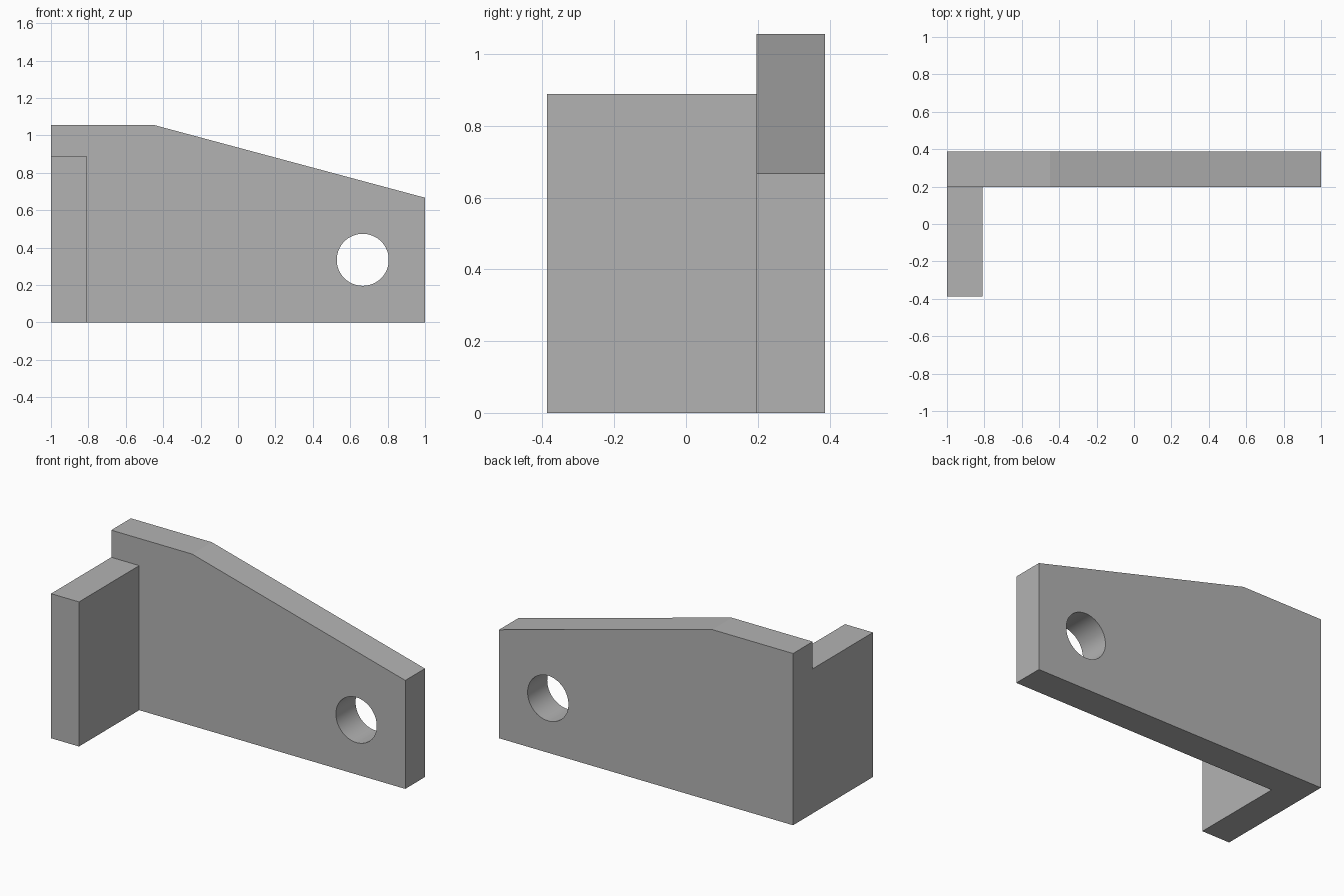
import bpy, bmesh, math
from mathutils import Matrix

cube = bpy.data.objects.get("Cube")
if cube:
    bpy.data.objects.remove(cube, do_unlink=True)

grey = bpy.data.materials.new("plain_grey")
grey.use_nodes = True
grey.diffuse_color = (0.45, 0.45, 0.45, 1)
grey.node_tree.nodes["Principled BSDF"].inputs["Base Color"].default_value = (0.45, 0.45, 0.45, 1)


def add_object(name, bm):
    bmesh.ops.recalc_face_normals(bm, faces=bm.faces)
    mesh = bpy.data.meshes.new(name)
    bm.to_mesh(mesh)
    bm.free()
    mesh.materials.append(grey)
    obj = bpy.data.objects.new(name, mesh)
    bpy.context.collection.objects.link(obj)
    return obj


def prism(name, profile, y0, y1):
    """Extrude an x/z outline from y0 to y1."""
    bm = bmesh.new()
    face = bm.faces.new([bm.verts.new((x, y0, z)) for x, z in profile])
    new = bmesh.ops.extrude_face_region(bm, geom=[face])["geom"]
    verts = [g for g in new if isinstance(g, bmesh.types.BMVert)]
    bmesh.ops.translate(bm, verts=verts, vec=(0, y1 - y0, 0))
    return add_object(name, bm)


def combine(target, tool, operation):
    """Apply an exact boolean, then discard the tool."""
    tool.hide_render = True
    mod = target.modifiers.new(operation.lower(), "BOOLEAN")
    mod.object, mod.operation, mod.solver = tool, operation, "EXACT"
    bpy.context.view_layer.objects.active = target
    bpy.ops.object.modifier_apply(modifier=mod.name)
    bpy.data.objects.remove(tool, do_unlink=True)


INNER, OUTER = 0.197, 0.388

# Tapered back plate
bracket = prism("angle_bracket",
                [(-1, 0), (1, 0), (1, 0.667), (-0.45, 1.056), (-1, 1.056)], INNER, OUTER)

# Short upright flange, joined to the plate at the right end
flange = prism("flange", [(-1, 0), (-0.81, 0), (-0.81, 0.889), (-1, 0.889)],
               -OUTER, INNER + 0.1)
combine(bracket, flange, "UNION")

# Round bolt hole through the plate
bm = bmesh.new()
bmesh.ops.create_cone(bm, cap_ends=True, segments=64, radius1=0.139, radius2=0.139, depth=0.5,
                      matrix=Matrix.Translation((0.667, 0.29, 0.335)) @ Matrix.Rotation(math.pi / 2, 4, "X"))
combine(bracket, add_object("hole_cutter", bm), "DIFFERENCE")

# Smooth hole wall with crisp edges
bpy.ops.object.select_all(action="DESELECT")
bracket.select_set(True)
bpy.context.view_layer.objects.active = bracket
bpy.ops.object.shade_smooth_by_angle(angle=math.radians(10))
